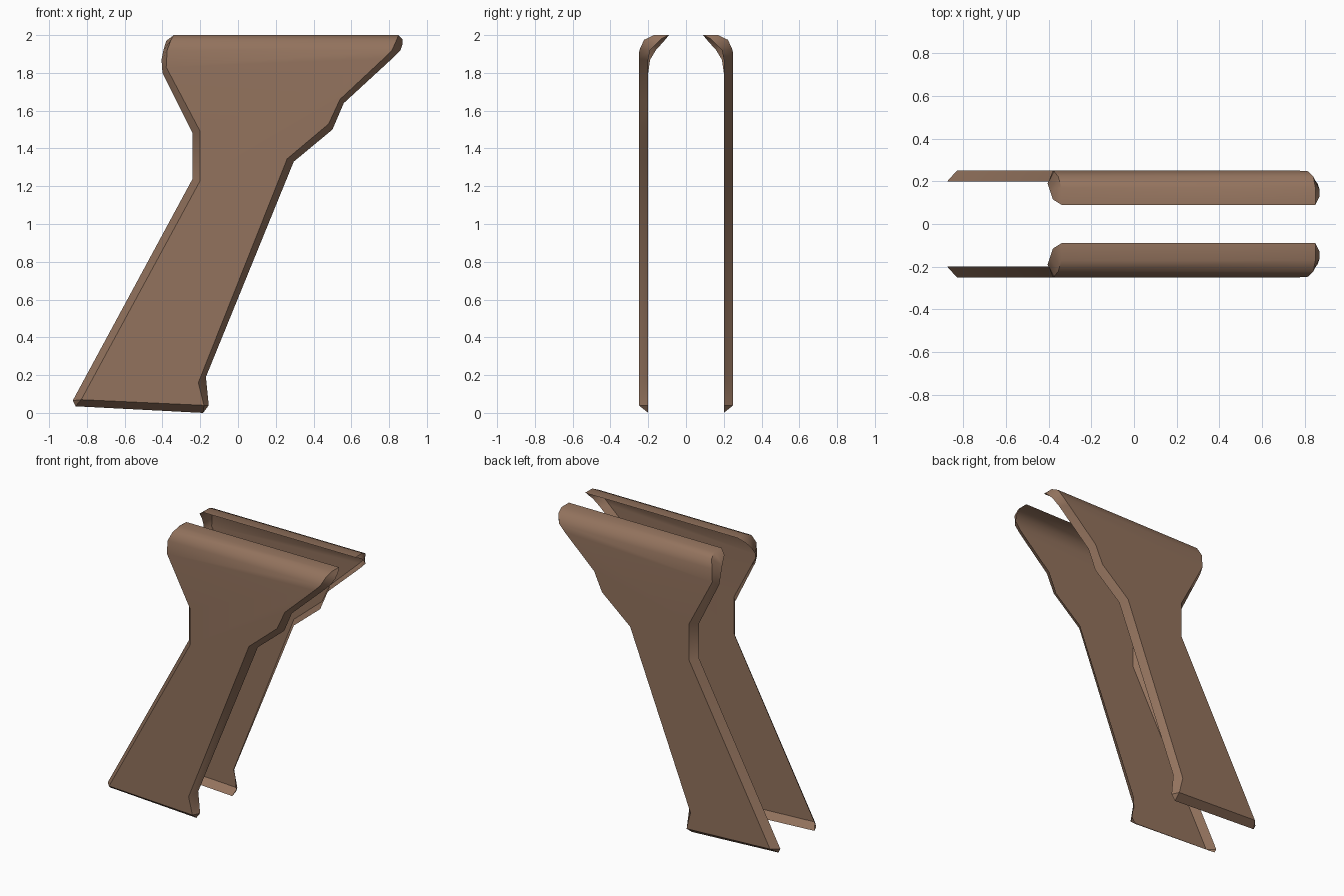
import bpy
import bmesh
import math

cube = bpy.data.objects.get("Cube")
if cube:
    bpy.data.objects.remove(cube, do_unlink=True)

# One warm wood colour for both panels
wood = bpy.data.materials.new("brown_wood")
wood.use_nodes = True
colour = (0.29, 0.17, 0.11, 1)
wood.diffuse_color = colour
wood.node_tree.nodes["Principled BSDF"].inputs["Base Color"].default_value = colour

OUTER_Y, RIM_Y = 0.25, 0.2

# Flat grip outline from upper left, down and around to upper right:
# (outer face x, z), (rim x, z); a repeated outer point makes a clipped corner
outline = [
    ((-0.2, 1.49), (-0.24, 1.48)),
    ((-0.2, 1.23), (-0.24, 1.24)),
    ((-0.83, 0.07), (-0.875, 0.065)),
    ((-0.83, 0.07), (-0.86, 0.035)),
    ((-0.18, 0.04), (-0.185, 0)),
    ((-0.18, 0.04), (-0.155, 0.04)),
    ((-0.21, 0.16), (-0.17, 0.19)),
    ((0.26, 1.345), (0.295, 1.33)),
    ((0.48, 1.53), (0.5, 1.5)),
    ((0.54, 1.66), (0.56, 1.64)),
]

# Curled top, from the flat face up to the inner lip: (outer point, rim point)
curl_left = [
    ((-0.38, 0.25, 1.83), (-0.4, 0.2, 1.8)),
    ((-0.375, 0.247, 1.92), (-0.405, 0.19, 1.87)),
    ((-0.355, 0.222, 1.975), (-0.395, 0.16, 1.92)),
    ((-0.34, 0.17, 2), (-0.38, 0.115, 1.97)),
    ((-0.34, 0.09, 2), (-0.34, 0.09, 2)),
]
curl_right = [
    ((0.77, 0.25, 1.875), (0.81, 0.2, 1.87)),
    ((0.815, 0.247, 1.92), (0.86, 0.19, 1.92)),
    ((0.84, 0.222, 1.975), (0.87, 0.16, 1.95)),
    ((0.85, 0.17, 2), (0.87, 0.13, 1.98)),
    ((0.85, 0.09, 2), (0.85, 0.09, 2)),
]


def grip_panel(name, side):
    """Open shell: flat face, curled top and a bevelled rim turned inward."""
    bm = bmesh.new()
    cache = {}

    def vert(point):
        if point not in cache:
            x, y, z = point
            cache[point] = bm.verts.new((x, side * y, z))
        return cache[point]

    def face(points):
        verts = list(dict.fromkeys(vert(p) for p in points))
        if len(verts) > 2:
            return bm.faces.new(verts)

    flat = [((o[0], OUTER_Y, o[1]), (r[0], RIM_Y, r[1])) for o, r in outline]
    loop = curl_left[::-1] + flat + curl_right

    # Flat side of the grip
    main = face([curl_left[0][0]] + [o for o, r in flat] + [curl_right[0][0]])

    # Rounded top bending toward the other panel
    for i in range(len(curl_left) - 1):
        face([curl_left[i][0], curl_right[i][0],
              curl_right[i + 1][0], curl_left[i + 1][0]])

    # Bevelled rim around the ends and the bottom
    for (o1, r1), (o2, r2) in zip(loop, loop[1:]):
        face([o1, o2, r2, r1])

    bmesh.ops.recalc_face_normals(bm, faces=bm.faces[:])
    main.normal_update()
    if main.normal.y * side < 0:
        bmesh.ops.reverse_faces(bm, faces=bm.faces[:])

    mesh = bpy.data.meshes.new(name)
    bm.to_mesh(mesh)
    bm.free()
    mesh.materials.append(wood)
    panel = bpy.data.objects.new(name, mesh)
    bpy.context.collection.objects.link(panel)

    # Soft curl, crisp rim
    bpy.ops.object.select_all(action="DESELECT")
    panel.select_set(True)
    bpy.context.view_layer.objects.active = panel
    bpy.ops.object.shade_smooth_by_angle(angle=math.radians(40))


grip_panel("front_grip_panel", -1)
grip_panel("back_grip_panel", 1)
